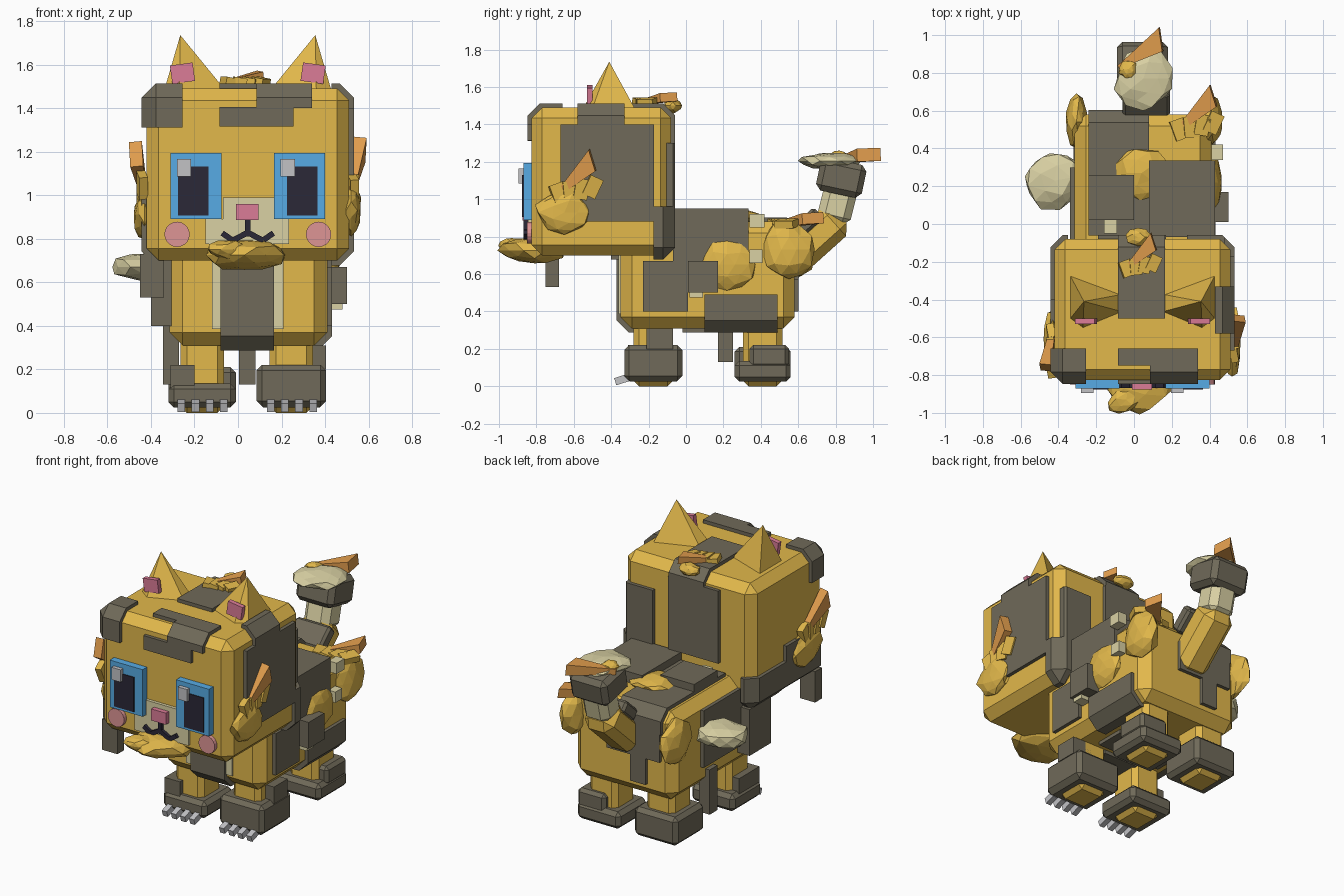
import bpy, bmesh, math, random
from mathutils import Matrix, Vector, Euler

random.seed(4)
old = bpy.data.objects.get("Cube")
if old:
    bpy.data.objects.remove(old, do_unlink=True)


def material(name, r, g, b):
    mat = bpy.data.materials.new(name)
    mat.use_nodes = True
    mat.diffuse_color = (r, g, b, 1)
    mat.node_tree.nodes["Principled BSDF"].inputs["Base Color"].default_value = (r, g, b, 1)
    return mat


gold = material("golden fur", .76, .48, .07)
dark = material("dark grey patch", .16, .143, .1)
cream = material("cream fur", .7, .64, .37)
orange = material("orange fur", .76, .34, .075)
blue = material("blue eye", .095, .41, .78)
navy = material("navy pupil", .024, .021, .038)
pink = material("pink nose", .71, .2, .31)
blush = material("blush cheek", .73, .3, .3)
grey = material("grey claw", .54, .54, .56)


def finish(name, mat, bm, matrix=Matrix()):
    """Turn a bmesh into a flat shaded object placed by a matrix."""
    bmesh.ops.recalc_face_normals(bm, faces=bm.faces)
    mesh = bpy.data.meshes.new(name)
    bm.to_mesh(mesh)
    bm.free()
    mesh.materials.append(mat)
    obj = bpy.data.objects.new(name, mesh)
    bpy.context.scene.collection.objects.link(obj)
    obj.matrix_world = matrix


def place(center, turn):
    return Matrix.Translation(center) @ Euler([math.radians(a) for a in turn]).to_matrix().to_4x4()


def cuboid(size, bevel):
    bm = bmesh.new()
    bmesh.ops.create_cube(bm, size=1)
    bmesh.ops.scale(bm, vec=size, verts=bm.verts)
    if bevel:
        bmesh.ops.bevel(bm, geom=bm.edges[:], offset=bevel, segments=1, affect='EDGES')
    return bm


def block(name, mat, center, size, turn=(0, 0, 0), bevel=0, frame=Matrix()):
    finish(name, mat, cuboid(size, bevel), frame @ place(center, turn))


def middle(spans):
    return [sum(s) / 2 for s in spans], [s[1] - s[0] for s in spans]


def box(name, mat, xs, ys, zs, bevel=0):
    """Box between two limits on each axis."""
    center, size = middle((xs, ys, zs))
    block(name, mat, center, size, bevel=bevel)


def wrap(name, mat, shell, *limits):
    """Patch that hugs a bevelled form: a slightly larger copy trimmed to limits."""
    center, size = middle(shell)
    bm = cuboid([s + .045 for s in size], .065)
    bmesh.ops.translate(bm, vec=center, verts=bm.verts)
    for axis, span in enumerate(limits):
        for end, sign in zip(span, (-1, 1)):
            normal = Vector((0, 0, 0))
            normal[axis] = sign
            bmesh.ops.bisect_plane(bm, geom=bm.verts[:] + bm.edges[:] + bm.faces[:],
                                   plane_co=normal * sign * end, plane_no=normal, clear_outer=True)
            bmesh.ops.holes_fill(bm, edges=bm.edges[:], sides=0)
    finish(name, mat, bm)


def rock(name, mat, center, size, turn=(0, 0, 0), frame=Matrix()):
    """Faceted fluffy lump."""
    bm = bmesh.new()
    bmesh.ops.create_icosphere(bm, subdivisions=2, radius=.5)
    for v in bm.verts:
        v.co *= random.uniform(.85, 1.07)
    bmesh.ops.scale(bm, vec=size, verts=bm.verts)
    finish(name, mat, bm, frame @ place(center, turn))


def lock(name, mat, center, size, turn, frame=Matrix()):
    """Flat wedge of fur, narrow at one end."""
    bm = cuboid(size, 0)
    for v in bm.verts:
        if v.co.x < 0:
            v.co.y = v.co.y * .15 - size[1] * .2
            v.co.z *= .5
        elif v.co.y < 0:
            v.co.x -= size[0] * .15
    finish(name, mat, bm, frame @ place(center, turn))


def tuft(name, frame, lump=True):
    """Fur tuft: lump, short fringe and an orange lock."""
    if lump:
        rock(name + "_lump", gold, (-.02, -.02, 0), (.31, .24, .1), frame=frame)
    for i in range(4):
        block(name + "_fringe", gold, (-.05 + i * .06, .08 + i * .012, .01), (.075, .11, .04),
              (0, 10, 20 - i * 15), frame=frame)
    lock(name + "_lock", orange, (.03, .175, .02), (.31, .11, .06), (0, -8, 40), frame)


def mirror(x):
    """Reflect across the middle plane of the animal."""
    return .09 - x


# Head
skull = ((-.42, .51), (-.825, -.08), (.7, 1.49))
box("head", gold, *skull, .055)
wrap("head_corner_patch", dark, skull, (-.5, -.255), (-.9, -.66), (1.31, 1.6))
wrap("forehead_patch_upper", dark, skull, (.085, .34), (-.9, -.7), (1.4, 1.6))
wrap("forehead_patch_lower", dark, skull, (-.085, .255), (-.9, -.78), (1.315, 1.405))
wrap("crown_patch", dark, skull, (-.085, .34), (-.75, -.66), (1.42, 1.6))
wrap("crown_stripe", dark, skull, (-.085, .165), (-.5, 0), (1.3, 1.6))
wrap("nape_patch", dark, skull, (-.19, .17), (-.15, 0), (.95, 1.42))
wrap("nape_side_patch", dark, skull, (.28, .48), (-.15, 0), (.85, 1.3))
wrap("cheek_patch_left", dark, skull, (.45, .6), (-.67, -.17), (.88, 1.4))
wrap("temple_patch_left", dark, skull, (.43, .6), (-.58, -.33), (1.3, 1.6))
wrap("jaw_patch_left", dark, skull, (.43, .6), (-.175, 0), (.6, .96))
wrap("jaw_patch_right", dark, skull, (-.5, -.35), (-.4, 0), (.6, .9))
wrap("jaw_patch_right_front", dark, skull, (-.5, -.35), (-.75, -.4), (.72, 1))
box("jaw_hanging_tag", dark, (-.45, -.34), (-.75, -.68), (.53, .73))

# Ears
for side, flip, sign in (("right", lambda x: x, 1), ("left", mirror, -1)):
    bm = bmesh.new()
    base = [bm.verts.new((flip(x), y, 1.46)) for x, y in
            ((-.345, -.26), (-.05, -.37), (-.04, -.47), (-.27, -.565), (-.345, -.51))]
    tip = bm.verts.new((flip(-.265), -.41, 1.735))
    bm.faces.new(base)
    for a, b in zip(base, base[1:] + base[:1]):
        bm.faces.new((a, b, tip))
    finish(side + "_ear", gold, bm)
    block(side + "_inner_ear", pink, (flip(-.255), -.515, 1.56), (.105, .03, .085), (0, -8 * sign, 0))

    # Eyes, cheeks and mouth
    block(side + "_eye", blue, (flip(-.193), -.845, 1.042), (.235, .05, .305))
    block(side + "_pupil", navy, (flip(-.205), -.872, 1.018), (.14, .008, .225))
    block(side + "_eye_glint", grey, (-.01 - sign * .238, -.88, 1.125), (.066, .03, .08))
    bm = bmesh.new()
    bmesh.ops.create_cone(bm, cap_ends=True, segments=20, radius1=.058, radius2=.058, depth=.03)
    finish(side + "_cheek", blush, bm, place((flip(-.28), -.835, .82), (90, 0, 0)))
    block(side + "_mouth_inner", navy, (flip(.01), -.858, .81), (.085, .02, .026), (0, -28 * sign, 0))
    block(side + "_mouth_outer", navy, (flip(-.05), -.858, .81), (.055, .02, .026), (0, 35 * sign, 0))
box("muzzle", cream, (-.15, .235), (-.845, -.8), (.775, .89))
box("muzzle_bridge", cream, (-.07, .165), (-.845, -.8), (.89, .99))
box("nose", pink, (-.01, .095), (-.875, -.83), (.885, .96))
box("mouth_line", navy, (.033, .057), (-.868, -.84), (.81, .885))

# Beard
rock("beard", gold, (.03, -.81, .725), (.38, .38, .15))
rock("beard_lock", gold, (-.04, -.93, .75), (.22, .14, .09), (0, 0, 20))

# Head tufts
side_on = Matrix(((0, 0, 1), (1, 0, 0), (0, 1, 0))).to_4x4()
tuft("left_cheek_tuft", Matrix.Translation((.52, -.63, .95)) @ side_on)
tuft("right_cheek_tuft", Matrix.Translation((-.43, -.63, .93)) @ Matrix.Rotation(math.pi, 4, 'Z') @ side_on)
tuft("crown_tuft", Matrix.Translation((0, -.3, 1.515)) @ Matrix.Scale(.8, 4), False)
rock("crown_lump", gold, (.02, -.07, 1.5), (.14, .1, .08))

# Body
trunk = ((-.315, .41), (-.35, .58), (.31, .88))
box("body", gold, *trunk, .06)
box("chest_bib", cream, (-.12, .21), (-.36, -.3), (.385, .72))
wrap("chest_stripe", dark, trunk, (-.08, .165), (-.4, -.07), (.2, .68))
wrap("back_stripe", dark, trunk, (-.24, .08), (-.06, .7), (.75, 1))
box("back_saddle_left", dark, (.08, .43), (-.07, .335), (.66, .95))
box("back_saddle_right", dark, (-.24, 0), (.02, .26), (.85, .95))
wrap("flank_patch_left", dark, trunk, (.35, .5), (-.23, .01), (.4, .67))
box("flank_step_left", dark, (.35, .5), (.01, .17), (.5, .67))
wrap("belly_patch_left", dark, trunk, (.3, .5), (.1, .49), (.2, .49))
box("shoulder_patch_right", dark, (-.4, -.29), (-.3, -.08), (.4, .7))
wrap("flank_patch_right", dark, trunk, (-.4, -.25), (-.1, .3), (.45, .82))
box("belly_patch_right", dark, (-.345, -.27), (.17, .25), (.13, .42))
box("belly_hanging_tag", dark, (.005, .08), (.17, .25), (.13, .33))
wrap("belly_stripe", dark, trunk, (-.2, .25), (-.02, .17), (.2, .34))
wrap("rump_patch", dark, trunk, (-.23, .15), (.55, .7), (.57, .76))
wrap("rump_patch_stem", dark, trunk, (-.13, -.02), (.55, .7), (.4, .57))
box("flank_tab", cream, (.39, .46), (.34, .41), (.66, .73))
box("hip_tab", cream, (.41, .47), (.34, .42), (.85, .92))
box("flank_tab_low", cream, (.38, .48), (.02, .09), (.475, .52))
box("neck_tab", cream, (-.16, -.09), (-.05, .02), (.85, .92))

# Body fur
rock("flank_lump_left", gold, (.42, .22, .65), (.1, .31, .27))
rock("flank_lump_right", cream, (-.42, .23, .67), (.32, .32, .14), (0, 0, 10))
rock("hip_lump_left", gold, (.4, .55, .73), (.15, .28, .32))
rock("hip_lump_right", gold, (-.305, .54, .7), (.11, .3, .32))
tuft("hip_tuft", Matrix.Translation((.29, .42, .86)), False)
rock("back_lump", gold, (.04, .27, .9), (.29, .28, .09), (0, 0, 35))

# Legs with soles showing under the boots
for x, side in ((-.165, "right"), (.245, "left")):
    for y, end in ((-.175, "front"), (.41, "back")):
        name = end + "_" + side
        block(name + "_leg", gold, (x, y, .19), (.2, .21, .38), bevel=.03)
        block(name + "_boot", dark, (x, y, .08), (.31, .3, .11), bevel=.025)
    for i in range(4):
        block(side + "_claw", grey, (x - .095 + i * .065, -.345, .035), (.035, .07, .04), (18, 0, 0))
box("front_left_boot_top", dark, (.085, .405), (-.33, -.02), (.03, .22), .025)
box("front_left_shin_patch", dark, (.27, .405), (-.21, -.07), (.2, .31))
box("front_right_boot_top", dark, (-.31, -.2), (-.31, -.1), (.1, .22))
box("back_left_boot_top", dark, (.2, .4), (.34, .55), (.1, .22), .02)
box("back_right_boot_top", dark, (-.32, -.01), (.26, .56), (.03, .21), .025)

# Tail, bending upward in three segments
block("tail_base", gold, (.045, .67, .77), (.21, .42, .2), (42, 0, 0), .05)
block("tail_base_patch", dark, (.065, .65, .875), (.25, .16, .08), (42, 0, 0), .015)
block("tail_middle", cream, (.045, .81, .98), (.18, .18, .22), (-14, 0, 0), .04)
block("tail_end", dark, (.045, .83, 1.115), (.27, .25, .18), (-12, 0, 0), .03)
rock("tail_tuft", cream, (.05, .77, 1.205), (.31, .34, .09))
lock("tail_lock", orange, (.035, .92, 1.225), (.29, .12, .07), (0, -6, 28))
rock("tail_fringe", gold, (-.03, .82, 1.23), (.11, .1, .06), (0, 0, 40))
